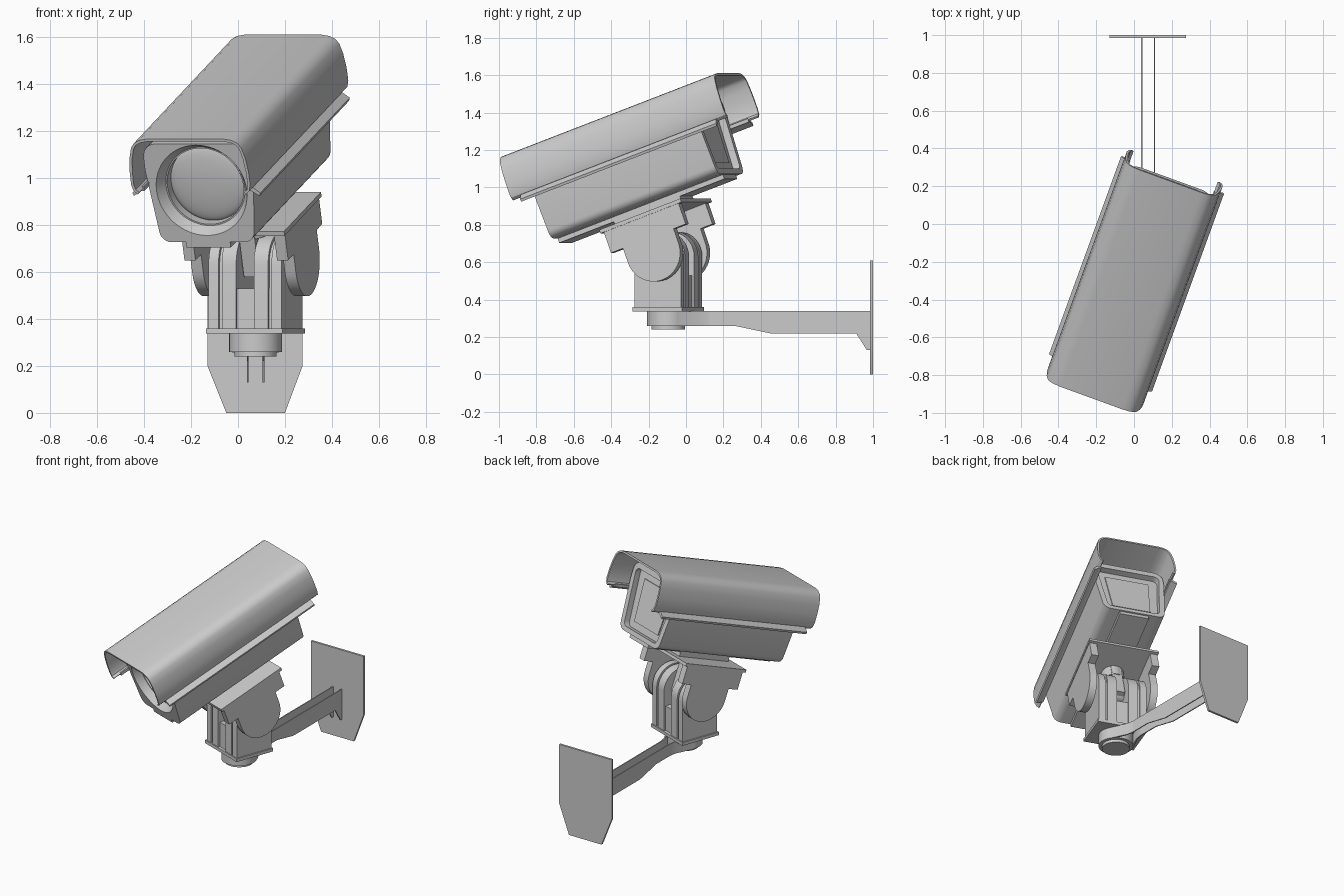
import bpy, bmesh, math
from mathutils import Matrix, Vector

if "Cube" in bpy.data.objects:
    bpy.data.objects.remove(bpy.data.objects["Cube"])

PX, PY, TILT_Z = 0.075, -0.095, 0.65
MOUNT = Matrix.Translation((PX, PY, 0))
PAN = MOUNT @ Matrix.Rotation(math.radians(-20), 4, 'Z')
HEAD = PAN @ Matrix.Translation((0, 0, TILT_Z)) @ Matrix.Rotation(math.radians(20), 4, 'X')


def finish(name, bm, M):
    bmesh.ops.recalc_face_normals(bm, faces=bm.faces)
    me = bpy.data.meshes.new(name)
    bm.to_mesh(me)
    bm.free()
    ob = bpy.data.objects.new(name, me)
    bpy.context.collection.objects.link(ob)
    ob.matrix_world = M
    return ob


def prism(name, pts, a, b, axis, M):
    """Extrude a closed 2D profile from a to b along the given axis."""
    def place(p, t):
        return {'x': (t, p[0], p[1]), 'y': (p[0], t, p[1]), 'z': (p[0], p[1], t)}[axis]
    bm = bmesh.new()
    lo = [bm.verts.new(place(p, a)) for p in pts]
    hi = [bm.verts.new(place(p, b)) for p in pts]
    bm.faces.new(lo)
    bm.faces.new(hi)
    n = len(pts)
    for i in range(n):
        bm.faces.new((lo[i], lo[(i + 1) % n], hi[(i + 1) % n], hi[i]))
    return finish(name, bm, M)


def box(name, x, y, z, M):
    return prism(name, [(x[0], y[0]), (x[1], y[0]), (x[1], y[1]), (x[0], y[1])], z[0], z[1], 'z', M)


def cone(name, r1, r2, a, b, M, axis='z', c=(0, 0), n=48):
    """Cylinder or cone from a to b along an axis."""
    bm = bmesh.new()
    rot = {'z': Matrix(), 'x': Matrix.Rotation(math.pi / 2, 4, 'Y'),
           'y': Matrix.Rotation(-math.pi / 2, 4, 'X')}[axis]
    mid = (a + b) / 2
    loc = {'z': (*c, mid), 'x': (mid, *c), 'y': (c[0], mid, c[1])}[axis]
    bmesh.ops.create_cone(bm, cap_ends=True, segments=n, radius1=r1, radius2=r2,
                          depth=b - a, matrix=Matrix.Translation(loc) @ rot)
    return finish(name, bm, M)


def arc(cx, cy, r, a0, a1, n=20):
    return [(cx + r * math.cos(math.radians(a0 + (a1 - a0) * i / n)),
             cy + r * math.sin(math.radians(a0 + (a1 - a0) * i / n))) for i in range(n + 1)]


def apply_mod(ob, kind, **props):
    m = ob.modifiers.new(kind.lower(), kind)
    for k, v in props.items():
        setattr(m, k, v)
    bpy.context.view_layer.update()
    bpy.context.view_layer.objects.active = ob
    bpy.ops.object.modifier_apply(modifier=m.name)


def cut(ob, cutter):
    apply_mod(ob, 'BOOLEAN', object=cutter, operation='DIFFERENCE', solver='EXACT')
    bpy.data.objects.remove(cutter)


# wall plate
prism("wall_plate", [(-.05, 0), (.2, 0), (.275, .2), (.275, .61), (-.13, .61), (-.13, .2)],
      .985, 1.0, 'y', Matrix())

# twin-plate bracket arm, flaring out around the drum
side = [(.215, .34), (1.082, .34), (1.082, .13), (1.062, .13), (1.005, .22), (.545, .22),
        (.365, .258), (.215, .258)]
for s, tag in ((-1, "left"), (1, "right")):
    prism("arm_plate_" + tag, side, s * .030, s * .037, 'x', MOUNT)
    prism("arm_flare_" + tag, [(s * .030, .22), (s * .037, .22), (s * .045, .17),
                               (s * .1, .055), (s * .09, .05), (s * .037, .165)],
          .258, .34, 'z', MOUNT)
cone("arm_drum", .1125, .1125, .26, .34, MOUNT)
cone("drum_cap", .09, .09, .24, .26, MOUNT)

# pan base with rounded yoke fins
box("pan_plate", (-.173, .173), (-.14, .14), (.338, .36), PAN)
box("pan_block", (-.165, .165), (-.12, .12), (.36, .53), PAN)


def arch(r):
    return [(-r, .36)] + arc(0, .63, r, 180, 0) + [(r, .36)]


for s, tag in ((-1, "left"), (1, "right")):
    prism("yoke_fin_" + tag, arch(.133), s * .04, s * .105, 'x', PAN)
    prism("yoke_gap_" + tag, arch(.118), s * .105, s * .12, 'x', PAN)
    prism("yoke_cheek_" + tag, arch(.133), s * .12, s * .165, 'x', PAN)

# tilt bracket: ears, axle, top plate, lug
ear = ([(-.226, .2), (-.226, .082), (-.153, .082)] + arc(0, 0, .153, 180, 360, 28)
       + [(.153, .082), (.226, .082), (.226, .2)])
for s, tag in ((-1, "left"), (1, "right")):
    prism("tilt_ear_" + tag, ear, s * .185, s * .235, 'x', HEAD)
cone("tilt_axle", .06, .06, -.2, .2, HEAD, 'x')
cone("tilt_boss", .075, .075, .12, .2, HEAD)
box("tilt_lug", (-.035, .035), (-.07, .07), (-.05, .2), HEAD)
box("tilt_plate", (-.24, .24), (-.245, .245), (.2, .22), HEAD)
box("mount_block", (-.1, .1), (-.2, .2), (.22, .252), HEAD)
box("body_rail", (-.1, .1), (-.53, .47), (.25, .28), HEAD)

# camera body: rounded section, tapered towards the bottom
right = arc(.165, .325, .05, -90, -5, 6) + [(.245, .6)] + arc(.185, .66, .06, 0, 90, 6)
body = prism("camera_body", right + [(-x, z) for x, z in reversed(right)], -.53, .48, 'y', HEAD)

# front bezel and lens
cut(body, cone("bezel_cutter", .205, .178, -.531, -.48, HEAD, 'y', (0, .51), 64))
cut(body, cone("lens_cutter", .172, .172, -.50, -.43, HEAD, 'y', (0, .51), 64))
bm = bmesh.new()
bmesh.ops.create_uvsphere(bm, u_segments=48, v_segments=24, radius=.172, matrix=Matrix.Translation((0, -.43, .51))
                          @ Matrix.Diagonal((1, .18, 1, 1)))
finish("lens_glass", bm, HEAD)

# rear recess and panel
rear = arc(.15, .335, .03, -90, 0, 4) + arc(.185, .65, .03, 0, 90, 4)
cut(body, prism("rear_cutter", rear + [(-x, z) for x, z in reversed(rear)], .44, .5, 'y', HEAD))
prism("rear_panel", [(-.13, .35), (.13, .35), (.15, .63), (-.15, .63)], .43, .447, 'y', HEAD)

# sun hood: open bent sheet with thickness
half = [(.245, .535), (.262, .55), (.27, .58), (.269, .64), (.262, .70), (.25, .745),
        (.235, .766), (.21, .78), (.175, .786)]
sheet = half + [(-x, z) for x, z in reversed(half)]
bm = bmesh.new()
rows = [[bm.verts.new((x, y, z)) for x, z in sheet] for y in (-.65, .65)]
for i in range(len(sheet) - 1):
    bm.faces.new((rows[0][i], rows[0][i + 1], rows[1][i + 1], rows[1][i]))
hood = finish("sun_hood", bm, HEAD)
hood.data.update()
top = max(hood.data.polygons, key=lambda p: p.center.z)
apply_mod(hood, 'SOLIDIFY', thickness=.012, offset=-1.0 if top.normal.z > 0 else 1.0)

# hood side rails
for s, tag in ((-1, "left"), (1, "right")):
    prism("hood_rail_" + tag, [(s * .235, .55), (s * .255, .55), (s * .29, .522), (s * .285, .508),
                               (s * .25, .53), (s * .235, .53)], -.595, .59, 'y', HEAD)

# smooth curved surfaces, keep hard edges
bpy.ops.object.select_all(action='DESELECT')
for ob in bpy.context.scene.objects:
    ob.select_set(True)
    bpy.context.view_layer.objects.active = ob
bpy.ops.object.shade_smooth_by_angle(angle=math.radians(30))
